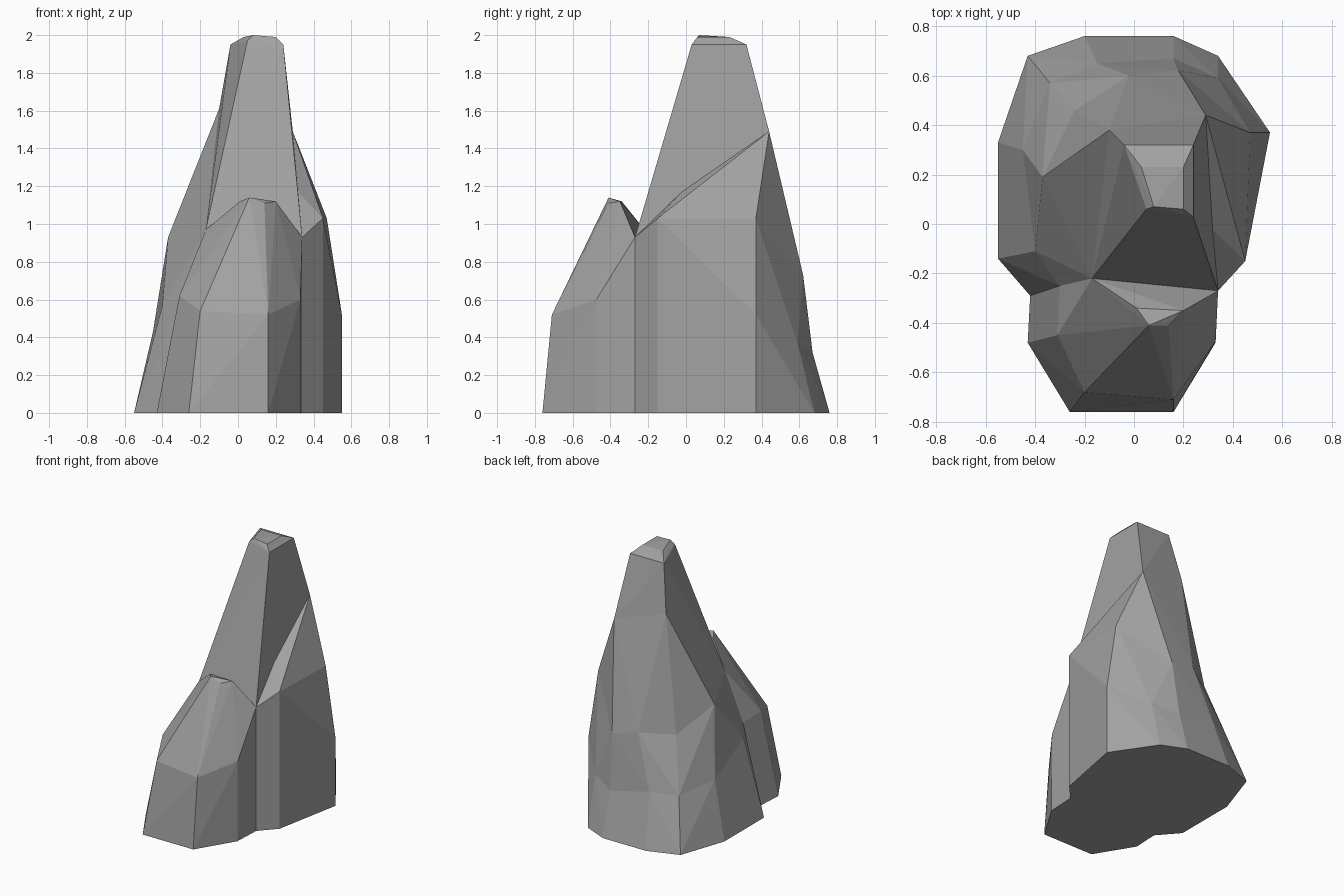
import bpy, bmesh

if "Cube" in bpy.data.objects:
    bpy.data.objects.remove(bpy.data.objects["Cube"])

stone = bpy.data.materials.new("grey_stone")
stone.diffuse_color = (0.36, 0.36, 0.36, 1)
stone.use_nodes = True
stone.node_tree.nodes["Principled BSDF"].inputs["Base Color"].default_value = stone.diffuse_color


def rock(name, *chunks):
    """One faceted rock made of stacked convex chunks, each a hull of a few corner points."""
    me = bpy.data.meshes.new(name)
    bm = bmesh.new()
    for points in chunks:
        verts = [bm.verts.new(p) for p in points]
        hull = bmesh.ops.convex_hull(bm, input=verts)
        spare = {v for v in hull["geom_interior"] + hull["geom_unused"]
                 if isinstance(v, bmesh.types.BMVert)}
        bmesh.ops.delete(bm, geom=list(spare), context='VERTS')
    bmesh.ops.dissolve_limit(bm, angle_limit=0.03, verts=bm.verts[:], edges=bm.edges[:])
    bmesh.ops.recalc_face_normals(bm, faces=bm.faces[:])
    bm.to_mesh(me)
    bm.free()
    me.materials.append(stone)
    ob = bpy.data.objects.new(name, me)
    bpy.context.collection.objects.link(ob)
    return ob


# Tall rock: rings of corners from the ground to the tip
ground = [(.34, -.27, 0), (.45, -.15, 0), (.55, .37, 0), (.34, .68, 0), (.16, .76, 0),
          (-.20, .76, 0), (-.43, .68, 0), (-.55, .33, 0), (-.55, -.14, 0), (-.42, -.29, 0)]
middle = [(.34, -.27, .46), (.45, -.15, .52), (.55, .37, .52), (.34, .59, .37), (.16, .67, .32),
          (-.15, .65, .39), (-.34, .57, .38), (-.45, .30, .43), (-.40, -.11, .57), (-.30, -.25, .60)]
front_crease = [(.34, -.27, .93), (-.17, -.22, .97)]
shoulder = front_crease + [(.45, -.15, 1.03), (.47, .37, 1.03), (.34, .50, .73), (.18, .62, .73),
                           (-.02, .60, .78), (-.24, .46, .77), (-.37, .19, .93)]
neck = [(-.10, .38, 1.61), (.29, .44, 1.49)]
tip = [(.24, .03, 1.95), (.24, .32, 1.95), (-.04, .32, 1.95), (.05, .06, 1.97),
       (.20, .06, 1.99), (.20, .23, 1.99), (.03, .23, 1.99), (.08, .07, 2.0)]
rock("tall_rock", ground + middle, middle + shoulder, shoulder + neck,
     front_crease + neck + tip)

# Small rock leaning on the front
small_ground = [(-.43, -.48, 0), (-.26, -.76, 0), (.16, -.76, 0), (.33, -.48, 0),
                (.34, -.27, 0), (-.42, -.29, 0)]
small_middle = [(-.31, -.45, .62), (-.20, -.68, .54), (.16, -.71, .52), (.33, -.475, .60),
                (-.30, -.25, .60)]
small_tip = [(.01, -.34, 1.12), (.06, -.41, 1.14), (.14, -.41, 1.11), (.20, -.35, 1.12)]
rock("small_rock", small_ground + small_middle + front_crease + small_tip)
